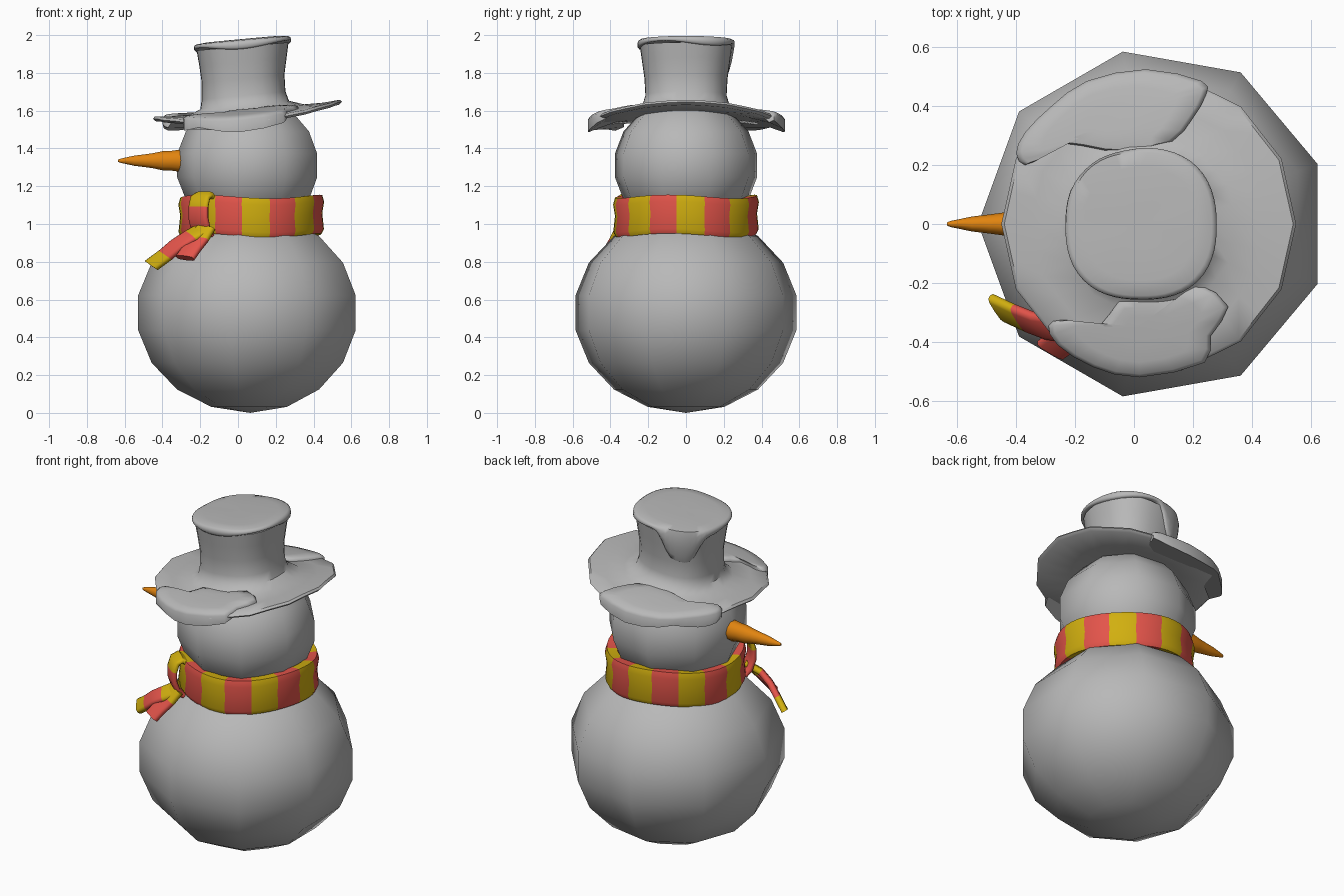
import bpy, bmesh, math
from mathutils import Vector

if "Cube" in bpy.data.objects:
    bpy.data.objects.remove(bpy.data.objects["Cube"])

def material(name, rgb):
    m = bpy.data.materials.new(name)
    m.diffuse_color = (*rgb, 1)
    m.use_nodes = True
    m.node_tree.nodes["Principled BSDF"].inputs["Base Color"].default_value = m.diffuse_color
    return m

GREY = material("snow_grey", (0.48, 0.48, 0.48))
RED = material("scarf_red", (0.78, 0.09, 0.07))
YELLOW = material("scarf_yellow", (0.64, 0.43, 0.005))
ORANGE = material("carrot_orange", (0.75, 0.23, 0.005))
TAU = 2 * math.pi

def loft(name, rings, mats, rule=None, closed=False, angle=60):
    """Skin a list of equal-length point loops; rule(i) picks the material of span i."""
    bm = bmesh.new()
    vs = [[bm.verts.new(p) for p in ring] for ring in rings]
    n = len(rings)
    for i in range(n if closed else n - 1):
        a, b = vs[i], vs[(i + 1) % n]
        for j in range(len(a)):
            k = (j + 1) % len(a)
            f = bm.faces.new((a[j], a[k], b[k], b[j]))
            f.material_index = rule(i) if rule else 0
    if not closed:
        for i, ring in ((0, vs[0]), (n - 2, vs[-1])):
            f = bm.faces.new(ring)
            f.material_index = rule(i) if rule else 0
    bmesh.ops.remove_doubles(bm, verts=bm.verts, dist=1e-4)
    bmesh.ops.recalc_face_normals(bm, faces=bm.faces)
    me = bpy.data.meshes.new(name)
    bm.to_mesh(me)
    bm.free()
    ob = bpy.data.objects.new(name, me)
    bpy.context.collection.objects.link(ob)
    for m in mats:
        me.materials.append(m)
    bpy.ops.object.select_all(action='DESELECT')
    ob.select_set(True)
    bpy.context.view_layer.objects.active = ob
    bpy.ops.object.shade_smooth_by_angle(angle=math.radians(angle))
    return ob

# Snowballs: nine-sided low-poly spheres with a corner towards -x
def ball(name, cx, cz, r, rz):
    rings = []
    for lat in (-90, -70, -50, -30, -10, 10, 30, 50, 70, 90):
        l = math.radians(lat)
        rings.append([(cx - r * math.cos(l) * math.cos(j * TAU / 9),
                       r * math.cos(l) * math.sin(j * TAU / 9),
                       cz + rz * math.sin(l)) for j in range(9)])
    loft(name, rings, [GREY], angle=75)

ball("body", 0.065, 0.53, 0.603, 0.53)
ball("head", 0.06, 1.31, 0.388, 0.36)

# Carrot nose along -x
carrot = [(-0.24, .055), (-0.32, .06), (-0.36, .054), (-0.40, .053), (-0.45, .042),
          (-0.49, .036), (-0.55, .028), (-0.62, .012), (-0.635, .006)]
loft("carrot_nose", [[(x, .9 * r * math.cos(j * TAU / 10), 1.335 + r * math.sin(j * TAU / 10))
                      for j in range(10)] for x, r in carrot], [ORANGE])

# Scarf band: 16 stripes of 22.5 degrees
profile = [(.32, .95), (.372, .94), (.385, .965), (.376, 1.05), (.386, 1.11), (.376, 1.145), (.32, 1.14)]
rings = []
for i in range(48):
    a = math.radians(i * 7.5 - 7.5)          # measured from the front (-y)
    wave = .01 * math.sin(3 * a - 2.4)
    rings.append([(.07 + r * math.sin(a), -r * math.cos(a), z + wave) for r, z in profile])
loft("scarf_band", rings, [YELLOW, RED], lambda i: (i // 3) % 2, closed=True)

# Scarf knot and tails: flat straps swept along paths
def strap(name, path, side, width, thick, colours):
    path = [Vector(p) for p in path]
    side = Vector(side).normalized()
    rings = []
    for i, p in enumerate(path):
        t = (path[min(i + 1, len(path) - 1)] - path[max(i - 1, 0)]).normalized()
        nrm = t.cross(side).normalized()
        ring = []
        for j in range(12):
            c, s = math.cos(j * TAU / 12), math.sin(j * TAU / 12)
            ring.append(p + side * (width / 2 * math.copysign(abs(c) ** .6, c))
                        + nrm * (thick / 2 * math.copysign(abs(s) ** .6, s)))
        rings.append(ring)
    loft(name, rings, [YELLOW, RED], lambda i: colours[i])

knot = [(.355, 1.13), (.385, 1.155), (.415, 1.14), (.43, 1.09), (.43, 1.03), (.41, .97), (.38, .94)]
strap("scarf_knot", [(.07 - .65 * r, -.76 * r, z) for r, z in knot], (.76, -.65, 0),
      .13, .035, [0, 0, 0, 1, 1, 1])
strap("scarf_tail_long", [(-.17, -.32, .98), (-.25, -.355, .935), (-.32, -.345, .89),
                          (-.385, -.32, .835), (-.46, -.285, .78)], (.5, -.75, -.35),
      .11, .04, [0, 1, 1, 0])
strap("scarf_tail_short", [(-.17, -.34, .98), (-.205, -.37, .92), (-.245, -.40, .87),
                           (-.28, -.425, .82)], (.85, -.5, -.1), .11, .04, [0, 1, 1])

# Hat: curved, tilted brim and flared crown in one skin
N = 28
HX = 0.05

def brim_z(x, y):
    u = x - HX
    return 1.6 + .09 * u + .04 * u * u - .2 * y * y

def brim_ring(r, dz):
    ring = []
    for j in range(N):
        t = j * TAU / N
        k = r * (math.cos(math.pi / 14) if j % 2 else 1)   # fourteen-sided outline
        x, y = HX + k * math.cos(t), 1.02 * k * math.sin(t)
        ring.append((x, y, brim_z(x, y) + dz))
    return ring

SECTIONS = [(1.60, .05, .25, .24), (1.68, .032, .222, .215), (1.77, .025, .218, .22), (1.98, .02, .25, .25)]

def crown(z, t, grow=0.0, scale=1.0):
    """Point on the crown wall at height z and angle t."""
    z2 = min(max(z, 1.60), 1.98)
    for a, b in zip(SECTIONS, SECTIONS[1:]):
        if z2 <= b[0]:
            break
    f = (z2 - a[0]) / (b[0] - a[0])
    cx, rx, ry = (a[i] + f * (b[i] - a[i]) for i in (1, 2, 3))
    c, s = math.cos(t), math.sin(t)
    q = (abs(c) ** 2.4 + abs(s) ** 2.4) ** (-1 / 2.4)
    return Vector((cx + (rx + grow) * scale * c * q, (ry + grow) * scale * s * q, z))

ANG = [j * TAU / N for j in range(N)]
rings = [brim_ring(.1, -.02), brim_ring(.3, -.022), brim_ring(.485, -.022), brim_ring(.5, -.008),
         brim_ring(.49, .004), brim_ring(.4, 0), brim_ring(.3, .003)]
rings += [[crown(z + .09 * math.cos(t) * .25, t) for t in ANG] for z in (1.63, 1.68, 1.77, 1.86, 1.94)]
loft("top_hat", rings, [GREY], angle=50)

# Snow cap on the crown, with one long drip down the back left
M = 56
def cap_ring(k, grow, scale=1.0, lift=0.0):
    ring = []
    for j in range(M):
        t = j * TAU / M
        top = 1.973 + .0225 * math.cos(t) * scale
        drip = math.exp(-((math.degrees(t) - 122) / 25) ** 4)
        low = top - .035 - .012 * math.sin(3 * t) - .16 * drip
        p = crown(low + k * (top - low), t, grow, scale)
        p.z += lift
        ring.append(p)
    return ring

loft("crown_snow", [cap_ring(0, -.015), cap_ring(.02, .006), cap_ring(.2, .012), cap_ring(.5, .011),
                    cap_ring(.8, .007), cap_ring(1, -.006), cap_ring(1, -.01, .8, .005),
                    cap_ring(1, -.01, .3, .006), cap_ring(1, 0, 0, .006)], [GREY])

# Snow patches lying on the brim and hanging over its edge
def patch(name, outline):
    n = len(outline)
    # subdivide the outline smoothly
    pts = []
    for i in range(n):
        p0, p1, p2, p3 = (Vector(outline[(i + d) % n]) for d in (-1, 0, 1, 2))
        pts.append(p1)
        pts.append((p1 + p2) * .5625 - (p0 + p3) * .0625)
    mid = sum(pts, Vector((0, 0))) / len(pts)
    hang, rings = [], []
    for i, p in enumerate(pts):
        over = (p - Vector((HX, 0))).length > .45
        z = brim_z(*p)
        hang.append((p.x, p.y, z - (.025 + .03 * abs(math.sin(i * .55)) if over else .008)))
    rings.append(hang)
    for s, dz in ((1, .008), (.94, .022), (.7, .026), (.35, .026), (0, .026)):
        ring = []
        for p in pts:
            q = mid + (p - mid) * s
            ring.append((q.x, q.y, brim_z(*q) + dz))
        rings.append(ring)
    loft(name, rings, [GREY])

patch("brim_snow_back", [(-.40, .24), (-.37, .20), (-.31, .23), (-.25, .275), (-.1, .25), (0, .25),
                         (.13, .28), (.2, .36), (.245, .44), (.23, .485), (.04, .525), (-.16, .485),
                         (-.28, .40), (-.37, .31)])
patch("brim_snow_front", [(-.29, -.345), (-.24, -.325), (-.12, -.35), (-.05, -.26), (.05, -.26),
                          (.15, -.25), (.22, -.205), (.32, -.28), (.26, -.38), (.24, -.47),
                          (.02, -.52), (-.14, -.485), (-.26, -.41)])
